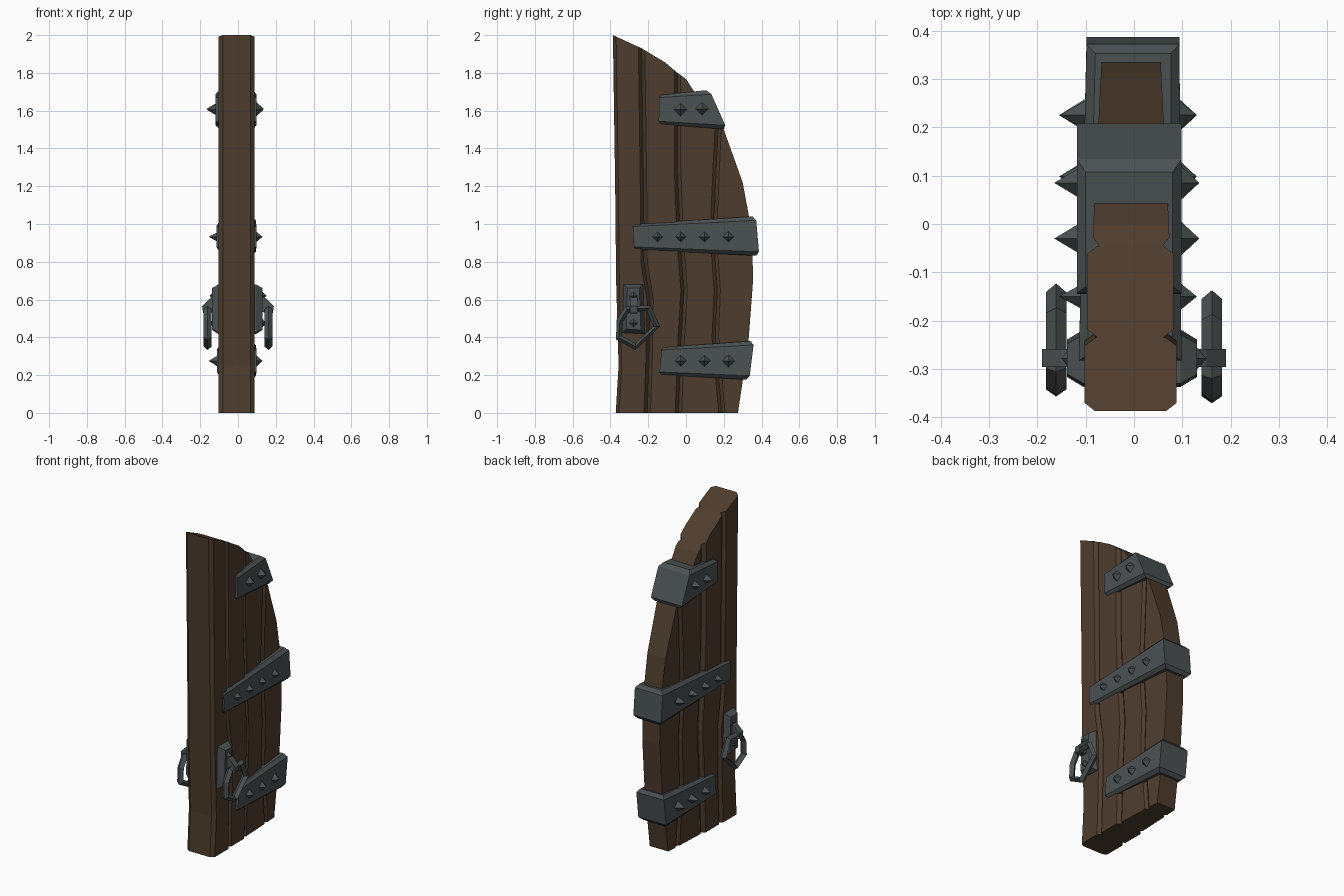
import bpy, bmesh
from mathutils import Vector

if "Cube" in bpy.data.objects:
    bpy.data.objects.remove(bpy.data.objects["Cube"])


def material(name, rgb):
    m = bpy.data.materials.new(name)
    m.diffuse_color = (*rgb, 1)
    m.use_nodes = True
    m.node_tree.nodes["Principled BSDF"].inputs["Base Color"].default_value = m.diffuse_color
    return m


WOOD = material("dark brown wood", (0.076, 0.046, 0.027))
IRON = material("grey iron", (0.070, 0.083, 0.086))


def loft(name, loops, mat):
    """Closed solid through loops of equal length, capped at both ends."""
    bm = bmesh.new()
    rows = [[bm.verts.new(p) for p in loop] for loop in loops]
    n = len(rows[0])
    bm.faces.new(rows[0])
    bm.faces.new(rows[-1][::-1])
    for a, b in zip(rows, rows[1:]):
        for i in range(n):
            j = (i + 1) % n
            bm.faces.new((a[i], b[i], b[j], a[j]))
    return finish(bm, name, mat)


def finish(bm, name, mat):
    bmesh.ops.recalc_face_normals(bm, faces=bm.faces[:])
    me = bpy.data.meshes.new(name)
    bm.to_mesh(me)
    bm.free()
    me.materials.append(mat)
    ob = bpy.data.objects.new(name, me)
    bpy.context.collection.objects.link(ob)
    return ob


def inset(outline, offset):
    """Move each edge of a clockwise (y, z) outline inward by offset(midpoint)."""
    pts = [Vector(p) for p in outline]
    n, res = len(pts), []
    for i, p in enumerate(pts):
        q, r = pts[i - 1], pts[(i + 1) % n]
        d1, d2 = (p - q).normalized(), (r - p).normalized()
        n1, n2 = Vector((d1.y, -d1.x)), Vector((d2.y, -d2.x))
        o1, o2 = offset((p + q) / 2), offset((p + r) / 2)
        det = n1.x * n2.y - n1.y * n2.x
        if abs(det) < .15:
            v = (n1 + n2).normalized() * (o1 + o2) / 2
        else:
            v = Vector((o1 * n2.y - o2 * n1.y, n1.x * o2 - n2.x * o1)) / det
        res.append(p + v)
    return res


def slab(name, outline, xl, xr, mat, offset, dx):
    """Side outline as a slab from xl(y) to xr(y) with chamfered rims."""
    face = inset(outline, offset)
    loft(name, [[(xl(y), y, z) for y, z in face],
                [(xl(y) + dx, y, z) for y, z in outline],
                [(xr(y) - dx, y, z) for y, z in outline],
                [(xr(y), y, z) for y, z in face]], mat)


def stud(name, side, y, z, r, base, tip):
    """Four-sided pointed nail head."""
    bm = bmesh.new()
    ring = [bm.verts.new((side * base, y + dy * r, z + dz * r))
            for dy, dz in ((1, 0), (0, 1), (-1, 0), (0, -1))]
    top = bm.verts.new((side * tip, y, z))
    bm.faces.new(ring)
    for i in range(4):
        bm.faces.new((ring[i], ring[(i + 1) % 4], top))
    return finish(bm, name, IRON)


# Planks: wavy seams from bottom to top, one plank between each pair
seams = [
    [(-.372, 0), (-.357, .25), (-.37, .7), (-.375, 1.2), (-.387, 2)],
    [(-.205, 0), (-.195, .3), (-.19, .6), (-.222, .8), (-.225, 1.2), (-.235, 1.93)],
    [(-.04, 0), (-.025, .4), (-.01, .65), (-.03, .9), (-.045, 1.3), (-.045, 1.80)],
    [(.19, 0), (.155, .4), (.165, .65), (.145, .95), (.16, 1.3), (.172, 1.54)],
    [(.275, 0), (.33, .37), (.355, .7), (.35, .95), (.30, 1.22), (.20, 1.5)],
]
arch = {1: [(-.11, 1.855)], 2: [(0, 1.768), (.05, 1.69)]}
# left x, right x and their change per unit y: planks get thinner to the back
thick = [(-.102, .088, 0), (-.097, .082, 0), (-.084, .072, .045), (-.084, .072, .05)]
for i in range(4):
    outline = seams[i] + arch.get(i, []) + seams[i + 1][::-1]
    x0, x1, k = thick[i]

    def chamfer(m, i=i):
        # grooves along the seams only, not on the bottom, arch or back rim
        on_arch = m.z > 1.8 if i < 2 else (i == 2 and m.z > 1.6)
        on_rim = i == 3 and (m.y > .2 and m.z > .01 or m.z > 1.5)
        return 0 if m.z < .01 or on_arch or on_rim else .017

    def chamfer2(m, f=chamfer):
        return f(Vector((0, m.x, m.y)))

    slab(f"plank_{i + 1}", outline, lambda y: x0 + k * y, lambda y: x1 - k * y,
         WOOD, chamfer2, .022 if i < 2 else .014)


# Iron straps wrapping the back edge: sloped top and bottom, plus pointed studs
def strap(name, a, b, c, d, front_x, back_x):
    a, b, c, d = map(Vector, (a, b, c, d))
    loops = []
    for t, s in ((0, 1), (.1, 0), (.9, 0), (1, 1)):
        f, r = a.lerp(d, t), b.lerp(c, t)
        yf, yr, g = f.x + .012 * s, r.x - .018 * s, .018 * s
        loops.append([(front_x[0] + g, yf, f.y), (front_x[1] - g, yf, f.y),
                      (back_x[1] - g, yr, r.y), (back_x[0] + g, yr, r.y)])
    loft(name, loops, IRON)


straps = {
    "top": ([(-.142, 1.685), (.125, 1.708), (.217, 1.502), (-.145, 1.528)],
            (-.118, .098), (-.118, .098),
            [(-.03, 1.605), (.085, 1.61)], .040, .165, .135),
    "middle": ([(-.283, 1.0), (.370, 1.040), (.388, .832), (-.275, .865)],
               (-.114, .098), (-.098, .094),
               [(-.15, .932), (-.028, .932), (.098, .932), (.225, .932)], .031, .155, .130),
    "bottom": ([(-.128, .348), (.360, .380), (.335, .176), (-.142, .202)],
               (-.112, .098), (-.098, .094),
               [(-.028, .275), (.098, .275), (.225, .275)], .035, .155, .130),
}
for name, (corners, fx, bx, nails, r, tip_l, tip_r) in straps.items():
    strap(f"{name}_strap", *corners, fx, bx)
    for n, (y, z) in enumerate(nails):
        stud(f"{name}_stud_left_{n}", -1, y, z, r, .098, tip_l)
        stud(f"{name}_stud_right_{n}", 1, y, z, r, .092, tip_r)

# Handle plate, going through the door and chamfered on both faces
slab("handle_plate", [(-.337, .425), (-.33, .68), (-.228, .68), (-.218, .418)],
     lambda y: -.138, lambda y: .13, IRON, lambda m: .02, .034)

# Ring pulls, staples and plate studs
ring_pts = [(-.312, .548), (-.198, .555), (-.155, .458), (-.268, .351),
            (-.356, .399), (-.350, .488)]
staple_pts = [(.11, .625), (.15, .605), (.19, .565), (.185, .53), (.15, .525), (.11, .545)]
for side, label in ((-1, "left"), (1, "right")):
    bm = bmesh.new()
    centre = Vector((0, -.27, .46))
    shift = Vector((0, .014 if side < 0 else 0, 0))
    rings = []
    for y, z in ring_pts:
        p = Vector((side * .161, y, z))
        out = Vector((0, y - centre.y, z - centre.z)).normalized() * .018
        ax = Vector((.021, 0, 0))
        rings.append([bm.verts.new(p + v + shift) for v in (out, ax, -out, -ax)])
    for i in range(len(rings)):
        a, b = rings[i], rings[(i + 1) % len(rings)]
        for j in range(4):
            k = (j + 1) % 4
            bm.faces.new((a[j], a[k], b[k], b[j]))
    finish(bm, f"ring_pull_{label}", IRON)

    loft(f"ring_staple_{label}", [[(side * x, y, z) for x, z in staple_pts]
                                  for y in (-.296, -.258)], IRON)
    for n, z in enumerate((.62, .475)):
        stud(f"plate_stud_{label}_{n}", side, -.278, z, .028, .125, .15)
